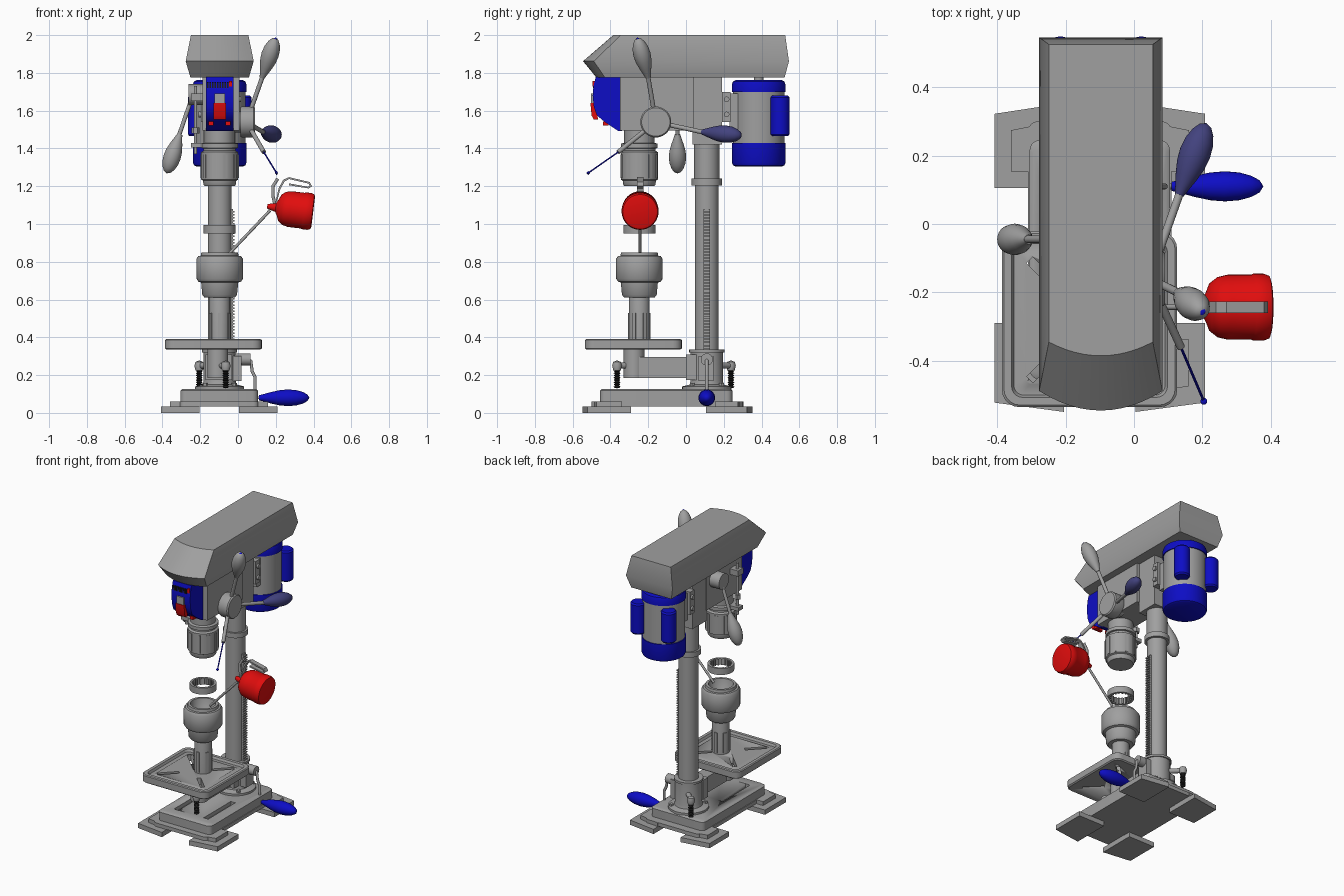
import bpy, bmesh, math
from mathutils import Vector, Matrix

if "Cube" in bpy.data.objects:
    bpy.data.objects.remove(bpy.data.objects["Cube"])

def material(name, rgb):
    m = bpy.data.materials.new(name)
    m.diffuse_color = (*rgb, 1)
    m.use_nodes = True
    m.node_tree.nodes["Principled BSDF"].inputs["Base Color"].default_value = m.diffuse_color
    return m

GRAY = material("machine gray", (0.35, 0.35, 0.35))
BLUE = material("enamel blue", (0.004, 0.004, 0.56))
RED = material("signal red", (0.75, 0.004, 0.004))
BLACK = material("black steel", (0.012, 0.012, 0.012))
NAVY = material("grip navy", (0.055, 0.055, 0.21))
CX, QY, KY = -0.097, -0.247, 0.11   # centre x, spindle y, column y

def finish(name, bm, mat, angle=35):
    bmesh.ops.recalc_face_normals(bm, faces=bm.faces[:])
    me = bpy.data.meshes.new(name)
    bm.to_mesh(me)
    bm.free()
    me.materials.append(mat)
    for p in me.polygons:
        p.use_smooth = True
    me.set_sharp_from_angle(angle=math.radians(angle))
    ob = bpy.data.objects.new(name, me)
    bpy.context.collection.objects.link(ob)
    return ob

def lathe(name, prof, pos, mat=GRAY, axis=(0, 0, 1), n=40, closed=False):
    """Spin (radius, height) points around an axis through pos."""
    bm = bmesh.new()
    rot = Vector((0, 0, 1)).rotation_difference(Vector(axis)).to_matrix()
    rings = []
    for r, h in prof:
        k = n if r > 1e-5 else 1
        rings.append([bm.verts.new(Vector(pos) + rot @ Vector(
            (r * math.cos(2 * math.pi * i / n), r * math.sin(2 * math.pi * i / n), h))) for i in range(k)])
    pairs = list(zip(rings, rings[1:] + rings[:1]))
    for a, b in pairs if closed else pairs[:-1]:
        for i in range(n):
            q = [a[i % len(a)], a[(i + 1) % len(a)], b[(i + 1) % len(b)], b[i % len(b)]]
            q = list(dict.fromkeys(q))
            if len(q) > 2:
                bm.faces.new(q)
    return finish(name, bm, mat)

def cyl(name, p, q, r, mat=GRAY, n=32):
    d = Vector(q) - Vector(p)
    return lathe(name, [(0, 0), (r, 0), (r, d.length), (0, d.length)], p, mat, d, n)

def loft(name, layers, mat=GRAY):
    """Skin equal-length point loops, capping both ends."""
    bm = bmesh.new()
    rings = [[bm.verts.new(p) for p in l] for l in layers]
    n = len(rings[0])
    for a, b in zip(rings, rings[1:]):
        for i in range(n):
            bm.faces.new((a[i], a[(i + 1) % n], b[(i + 1) % n], b[i]))
    bm.faces.new(rings[0][::-1])
    bm.faces.new(rings[-1])
    return finish(name, bm, mat)

def boxes(name, items, mat=GRAY):
    """Several boxes in one object: (centre, size, z-rotation)."""
    bm = bmesh.new()
    for c, s, a in items:
        bmesh.ops.create_cube(bm, size=1, matrix=Matrix.Translation(c) @ Matrix.Rotation(a, 4, 'Z')
                              @ Matrix.Diagonal((*s, 1)))
    return finish(name, bm, mat)

def box(name, x0, x1, y0, y1, z0, z1, mat=GRAY):
    return boxes(name, [(((x0 + x1) / 2, (y0 + y1) / 2, (z0 + z1) / 2), (x1 - x0, y1 - y0, z1 - z0), 0)], mat)

def rrect(x0, x1, y0, y1, r, z):
    pts = []
    for cx, cy, a0 in ((x1 - r, y1 - r, 0), (x0 + r, y1 - r, 90), (x0 + r, y0 + r, 180), (x1 - r, y0 + r, 270)):
        for i in range(6):
            a = math.radians(a0 + 18 * i)
            pts.append((cx + r * math.cos(a), cy + r * math.sin(a), z))
    return pts

def rod(name, path, r, mat=GRAY, cyclic=False):
    cu = bpy.data.curves.new(name, 'CURVE')
    cu.dimensions = '3D'
    cu.bevel_depth, cu.bevel_resolution, cu.use_fill_caps = r, 3, True
    sp = cu.splines.new('POLY')
    sp.points.add(len(path) - 1)
    for p, c in zip(sp.points, path):
        p.co = (*c, 1)
    sp.use_cyclic_u = cyclic
    cu.materials.append(mat)
    ob = bpy.data.objects.new(name, cu)
    bpy.context.collection.objects.link(ob)

def grip(name, p, q, r, mat):
    d = Vector(q) - Vector(p)
    shape = ((0, 0), (.3, 0), (.45, .1), (.7, .25), (.92, .42), (1, .58), (.92, .74), (.7, .87), (.4, .96), (0, 1))
    return lathe(name, [(r * a, d.length * t) for a, t in shape], p, mat, d, 28)

def cut(ob, cutter):
    cutter.hide_render = True
    cutter.display_type = 'WIRE'
    m = ob.modifiers.new("slots", 'BOOLEAN')
    m.operation, m.object, m.solver = 'DIFFERENCE', cutter, 'EXACT'

# Base: four stepped corner feet and a slotted plate
for sx in (-1, 1):
    for back in (0, 1):
        for step, (z0, z1) in enumerate(((0, .033), (.033, .06))):
            i = .048 * step
            xo, xi = CX - .003 + sx * (.308 - i), CX - .003 + sx * .105
            yi, yo, ym = (.105 + i, .322 - i, .353 - i) if back else (-.29 - i, -.522 + i, -.549 + i)
            loop = [(xo, yi), (xi, yi), (xi, ym), (xo, yo)]
            loft(f"foot_{sx}_{back}_{step}", [[(x, y, z) for x, y in loop] for z in (z0, z1)])
base = loft("base_plate", [rrect(-.31, .11, -.50, .30, .03, .035), rrect(-.31, .11, -.50, .30, .03, .06),
                           rrect(-.305, .105, -.455, .245, .03, .06), rrect(-.305, .105, -.455, .245, .03, .118),
                           rrect(-.295, .095, -.445, .235, .03, .126)])
cut(base, boxes("base_slot_cutter", [((CX + s * .115, -.23, .125), (.035, .3, .05), 0) for s in (-1, 1)]))

# Column with foot flange, collar and rack
lathe("column_foot", [(0, .12), (.13, .12), (.13, .14), (.09, .15), (.085, .17), (.085, .32), (.093, .32),
                      (.093, .335), (0, .335)], (CX, KY, 0))
for i in range(4):
    a = math.pi / 4 + i * math.pi / 2
    cyl(f"foot_bolt_{i}", (CX + .11 * math.cos(a), KY + .11 * math.sin(a), .135),
        (CX + .11 * math.cos(a), KY + .11 * math.sin(a), .158), .014, n=6)
cyl("column", (CX, KY, .3), (CX, KY, 1.5), .063, n=48)
lathe("column_collar", [(.06, 1.205), (.08, 1.205), (.08, 1.24), (.067, 1.24), (.067, 1.43), (.06, 1.43)], (CX, KY, 0))
boxes("rack", [((CX + .062, KY, .7), (.016, .036, .76), 0)] +
      [((CX + .072, KY, .34 + i * .0165), (.014, .036, .008), 0) for i in range(45)])

# Table bracket, winding gear and crank
cyl("table_post", (CX - .01, -.275, .185), (CX - .01, -.275, .34), .055)
box("table_arm", CX - .05, CX + .04, -.25, .05, .185, .295)
box("arm_clamp", CX - .075, CX + .065, 0, .06, .175, .31)
box("gear_case", CX + .05, CX + .115, .065, .145, .17, .30)
cyl("crank_bearing", (CX + .08, KY, .283), (.065, KY, .283), .032)
rod("crank_arm", [(.05, KY, .283), (.068, KY, .275), (.075, KY, .22), (.09, KY, .19), (.09, KY, .10),
                  (.098, KY, .08), (.13, KY, .08)], .009)
grip("crank_grip", (.11, KY, .08), (.378, KY, .08), .044, BLUE)
for nm, x, y0, y in (("front", -.065, -.3, -.365), ("rear", -.205, .13, .238)):
    cyl(nm + "_screw_arm", (CX, y0, .25), (x, y, .25), .016)
    lathe(nm + "_screw_head", [(0, .222), (.02, .225), (.026, .25), (.02, .27), (0, .278)], (x, y, 0))
    thread = [(0, .13)]
    for i in range(8):
        thread += [(.011, .132 + i * .012), (.018, .138 + i * .012)]
    lathe(nm + "_screw", thread + [(0, .228)], (x, y, 0), BLACK, n=16)

# Work table: recessed tray with diagonal slots
T = (-.386, .126, -.535, -.022)
def tray(i, z):
    return rrect(T[0] + i, T[1] - i, T[2] + i, T[3] - i, max(.05 - i * .6, .015), z)
table = loft("work_table", [tray(.008, .335), tray(0, .342), tray(0, .385), tray(.006, .39), tray(.028, .39),
                            tray(.035, .374), tray(.06, .374), tray(.068, .38)])
cut(table, boxes("table_slot_cutter", [((-.13 + sx * .125, -.28 + sy * .125, .36), (.14, .026, .12),
                                        math.atan2(sy, sx)) for sx in (-1, 1) for sy in (-1, 1)]))

# Lowered spindle parts: jaw sleeve, chuck body, toothed ring
lathe("jaw_sleeve", [(0, .345), (.055, .345), (.055, .61), (.05, .63), (0, .63)], (CX, QY, 0))
boxes("jaw_ribs", [((CX + .054 * math.cos(a), QY + .054 * math.sin(a), .46), (.012, .02, .14), a)
                   for a in [i * math.pi / 3 + math.pi / 6 for i in range(6)]])
lathe("chuck_body", [(0, .61), (.08, .61), (.092, .625), (.098, .69), (.113, .695), (.123, .71), (.123, .815),
                     (.113, .83), (.1, .832), (.097, .85), (.08, .85), (.07, .8), (.035, .74), (0, .74)],
      (CX, QY, 0), n=48)
lathe("chuck_ring", [(.085, .95), (.085, .995), (.07, .995), (.07, .95)], (CX, QY, 0), closed=True)
boxes("ring_teeth", [((CX + .067 * math.cos(a), QY + .067 * math.sin(a), .972), (.012, .009, .042), a)
                     for a in [i * math.pi / 9 for i in range(18)]])

# Quill under the head
lathe("quill", [(0, 1.2), (.08, 1.2), (.086, 1.21), (.088, 1.23), (.098, 1.235), (.098, 1.38), (.085, 1.388),
                (.085, 1.4), (.097, 1.402), (.097, 1.425), (.08, 1.43), (.08, 1.52), (0, 1.52)], (CX, QY, 0))
boxes("quill_ribs", [((CX + .097 * math.cos(a), QY + .097 * math.sin(a), 1.305), (.008, .022, .125), a)
                     for a in [i * math.pi / 5 for i in range(10)]])

# Head casting and belt cover
box("head_casting", CX - .09, CX + .105, -.35, .04, 1.495, 1.78)
box("column_clamp", CX - .085, CX + .085, .035, .19, 1.42, 1.78)
def cover(hw, corner, nose, back, z):
    pts = [(CX + hw, back, z), (CX - hw, back, z)]
    for i in range(13):
        t = -1 + i / 6
        pts.append((CX + hw * t, nose + (corner - nose) * t * t, z))
    return pts
loft("belt_cover", [cover(.155, -.43, -.475, .522, 1.776), cover(.18, -.488, -.545, .545, 1.862),
                    cover(.152, -.345, -.385, .525, 2.0)])

# Switch panel
side = [(-.34, 1.778), (-.478, 1.778), (-.49, 1.73), (-.494, 1.68), (-.488, 1.62), (-.472, 1.575), (-.43, 1.54),
        (-.36, 1.493), (-.34, 1.493)]
loft("switch_panel", [[(x, y, z) for y, z in side] for x in (CX - .072, CX + .072)], BLUE)
boxes("panel_grille", [((CX - .01 + .013 * i, -.489, 1.735), (.008, .009, .032), 0) for i in range(-4, 5)], BLACK)
box("panel_badge", CX + .05, CX + .066, -.494, -.48, 1.728, 1.758, RED)
box("switch_holder", CX - .028, CX + .028, -.502, -.48, 1.635, 1.69)
loft("switch_paddle", [[(CX + s * .034, y, z) for y, z in ((-.48, 1.64), (-.506, 1.64), (-.5, 1.575),
                       (-.488, 1.552), (-.465, 1.552))] for s in (-1, 1)], RED)
boxes("panel_buttons", [((CX + s * .045, -.425, 1.532), (.026, .03, .022), 0) for s in (-1, 1)], RED)

# Feed hub with three levers
HUB = (.045, -.16, 1.54)
lathe("feed_hub", [(0, 0), (.055, 0), (.055, .04), (.078, .04), (.082, .05), (.082, .11), (.075, .118), (0, .118)],
      (-.028, -.16, 1.54), axis=(1, 0, 0))
for nm, p, q, mat in (("upper", (.128, -.2, 1.775), (.2, -.257, 1.985), GRAY),
                      ("rear", (.132, .085, 1.487), (.212, .295, 1.468), NAVY)):
    cyl(nm + "_lever", HUB, p, .012)
    grip(nm + "_grip", p, q, .046, mat)
lathe("upper_grip_tip", [(0, -.008), (.01, 0), (0, .008)], (.199, -.256, 1.98), BLUE, n=12)
cyl("front_lever", HUB, (.137, -.36, 1.38), .012)
cyl("front_lever_pin", (.137, -.36, 1.38), (.206, -.522, 1.267), .004, BLUE, 10)
lathe("front_lever_tip", [(0, -.011), (.01, 0), (0, .011)], (.204, -.518, 1.27), BLUE, n=12)

# Left clamp hub, lever and depth stop
cyl("clamp_hub", (CX - .085, -.045, 1.685), (-.262, -.045, 1.685), .055)
cyl("clamp_lever", (-.24, -.045, 1.68), (-.312, -.045, 1.47), .011)
grip("clamp_grip", (-.308, -.045, 1.475), (-.378, -.045, 1.268), .046, GRAY)
cyl("depth_rod", (-.225, QY, 1.37), (-.225, QY, 1.73), .009)
box("depth_bracket", -.25, CX - .05, QY - .025, QY + .025, 1.405, 1.43)
box("depth_guide", -.25, CX - .08, QY - .03, QY + .03, 1.65, 1.69)
cyl("depth_nut", (-.225, QY, 1.48), (-.225, QY, 1.51), .022, n=6)

# Motor with end caps, capacitor cases and mount
MY = .385
lathe("motor_body", [(0, 1.42), (.136, 1.42), (.136, 1.71), (0, 1.71)], (CX, MY, 0), n=48)
lathe("motor_lower_cap", [(0, 1.305), (.125, 1.305), (.136, 1.311), (.142, 1.325), (.142, 1.43), (0, 1.43)],
      (CX, MY, 0), BLUE, n=48)
lathe("motor_upper_cap", [(0, 1.70), (.142, 1.70), (.142, 1.738), (.136, 1.755), (.12, 1.762), (0, 1.762)],
      (CX, MY, 0), BLUE, n=48)
cyl("motor_shaft", (CX, MY, 1.75), (CX, MY, 1.79), .025)
for s in (-1, 1):
    lathe(f"capacitor_case_{s}", [(0, 1.465), (.042, 1.465), (.05, 1.475), (.05, 1.67), (.042, 1.68), (0, 1.68)],
          (CX + s * .118, .498, 0), BLUE, n=28)
    for z in (1.58, 1.66):
        cyl(f"mount_bolt_{s}_{z}", (CX + s * .08, .215, z), (CX + s * .112, .215, z), .015, n=12)
box("motor_mount", CX - .1, CX + .1, .19, .235, 1.54, 1.7)
box("motor_saddle", CX - .08, CX + .08, .23, .30, 1.5, 1.69)

# Oil can with spout and handle
AX, END = Vector((.993, 0, -.12)), Vector((.398, -.243, 1.064))
lathe("oil_can", [(0, -.245), (.012, -.245), (.024, -.2), (.045, -.188), (.07, -.178), (.088, -.155), (.095, -.125),
                  (.095, -.055), (.098, -.05), (.098, -.02), (.092, -.004), (.08, 0), (0, 0)], END, RED, AX)
cyl("oil_spout", (.17, -.243, 1.072), (-.045, -.243, .845), .008, n=16)
rod("can_trigger", [(.2, -.243, 1.08), (.185, -.243, 1.15), (.185, -.243, 1.2), (.21, -.243, 1.24)], .009)
strip = [(.2, 1.12), (.215, 1.19), (.24, 1.235), (.27, 1.248), (.38, 1.222), (.392, 1.2), (.375, 1.188), (.27, 1.205)]
inner = [(.207, 1.12), (.224, 1.185), (.247, 1.225), (.27, 1.238), (.373, 1.214), (.38, 1.203), (.37, 1.197), (.27, 1.215)]
boxes_y = (-.26, -.226)
for i in range(len(strip) - 1):
    quad = [strip[i], strip[i + 1], inner[i + 1], inner[i]]
    loft(f"can_handle_{i}", [[(x, y, z) for x, z in quad] for y in boxes_y])
